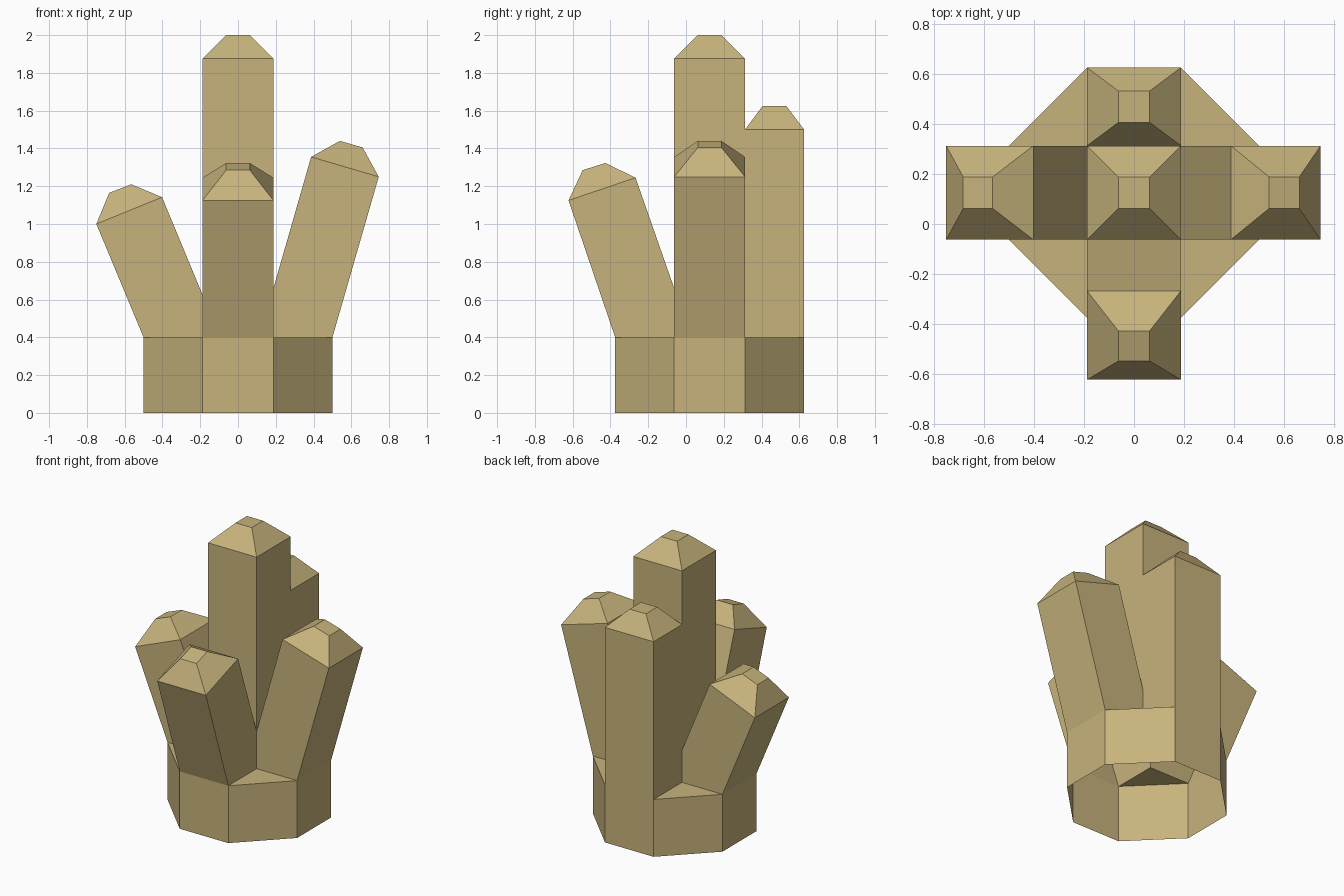
import bpy, bmesh, math

if "Cube" in bpy.data.objects:
    bpy.data.objects.remove(bpy.data.objects["Cube"])

CY = 0.125      # y of the cluster axis
W = 0.1875      # half width of every crystal
R = 0.5         # base radius to its flat sides
H = 0.4         # base height
TIP = 0.0625    # half width of the flat tips

mat = bpy.data.materials.new("sandstone")
mat.diffuse_color = (0.57, 0.45, 0.2, 1)
mat.use_nodes = True
mat.node_tree.nodes["Principled BSDF"].inputs["Base Color"].default_value = mat.diffuse_color


def finish(name, faces):
    """Make a flat-shaded object from polygons given as point lists."""
    bm = bmesh.new()
    for f in faces:
        bm.faces.new([bm.verts.new(p) for p in f])
    bmesh.ops.remove_doubles(bm, verts=bm.verts, dist=0.0005)
    bmesh.ops.recalc_face_normals(bm, faces=bm.faces)
    mesh = bpy.data.meshes.new(name)
    bm.to_mesh(mesh)
    bm.free()
    mesh.materials.append(mat)
    ob = bpy.data.objects.new(name, mesh)
    ob.location.y = CY
    bpy.context.collection.objects.link(ob)


def framed(angle):
    """Point from (outward, sideways, up), outward turned to the angle."""
    c, s = round(math.cos(math.radians(angle))), round(math.sin(math.radians(angle)))
    return lambda r, t, z: (r * c - t * s, r * s + t * c, z)


def loft(a, b):
    """Quads between two rings of four points."""
    return [[a[i], a[(i + 1) % 4], b[(i + 1) % 4], b[i]] for i in range(4)]


def side_crystal(name, angle, join, top_out, top_in, tip_out, tip_in, foot=H):
    p = framed(angle)
    ring = lambda o, i, w: [p(o[0], -w, o[1]), p(o[0], w, o[1]),
                            p(i[0], w, i[1]), p(i[0], -w, i[1])]
    rim, tip = ring(top_out, top_in, W), ring(tip_out, tip_in, TIP)
    faces = loft(rim, tip) + [tip]
    # side walls reach in to the main crystal
    for s in (-1, 1):
        outline = [(R, H), top_out, top_in]
        if join < top_in[1]:
            outline.append((W, join))
        outline.append((W, H))
        faces.append([p(r, s * W, z) for r, z in outline])
    # outer wall, running to the ground when foot is lower than the base top
    outer = [p(R, -W, H), rim[0], rim[1], p(R, W, H)]
    if foot < H:
        outer += [p(R, W, foot), p(R, -W, foot)]
    faces.append(outer)
    if join < top_in[1]:
        faces.append([p(W, -W, join), p(W, W, join), rim[2], rim[3]])
    finish(name, faces)


# direction, height where it meets the main crystal, rim and tip profile points
side_crystal("right_crystal", 0, 0.66, (0.745, 1.25), (0.387, 1.355), (0.66, 1.405), (0.54, 1.44))
side_crystal("left_crystal", 180, 0.625, (0.75, 1.0), (0.402, 1.142), (0.682, 1.165), (0.565, 1.21))
side_crystal("front_crystal", 270, 0.66, (0.747, 1.125), (0.392, 1.245), (0.672, 1.285), (0.552, 1.323))
side_crystal("back_crystal", 90, 1.5, (R, 1.5), (W, 1.5), (0.406, 1.625), (0.281, 1.625), foot=0)

# main crystal: each wall starts where its side crystal joins
square = lambda w, z: [(-w, -w, z), (w, -w, z), (w, w, z), (-w, w, z)]
faces = loft(square(W, 1.875), square(TIP, 2.0)) + [square(TIP, 2.0)]
for angle, z in ((0, 0.66), (90, 1.5), (180, 0.625), (270, 0.66)):
    p = framed(angle)
    faces.append([p(W, -W, z), p(W, W, z), p(W, W, 1.875), p(W, -W, 1.875)])
finish("main_crystal", faces)

# eight-sided open base with a corner ledge between neighbouring crystals
faces = []
for angle in (0, 90, 180, 270):
    p = framed(angle)
    if angle != 90:     # the back crystal forms its own base wall
        faces.append([p(R, -W, 0), p(R, W, 0), p(R, W, H), p(R, -W, H)])
    faces.append([p(R, W, 0), p(W, R, 0), p(W, R, H), p(R, W, H)])
    faces.append([p(R, W, H), p(W, R, H), p(W, W, H)])
finish("base", faces)
